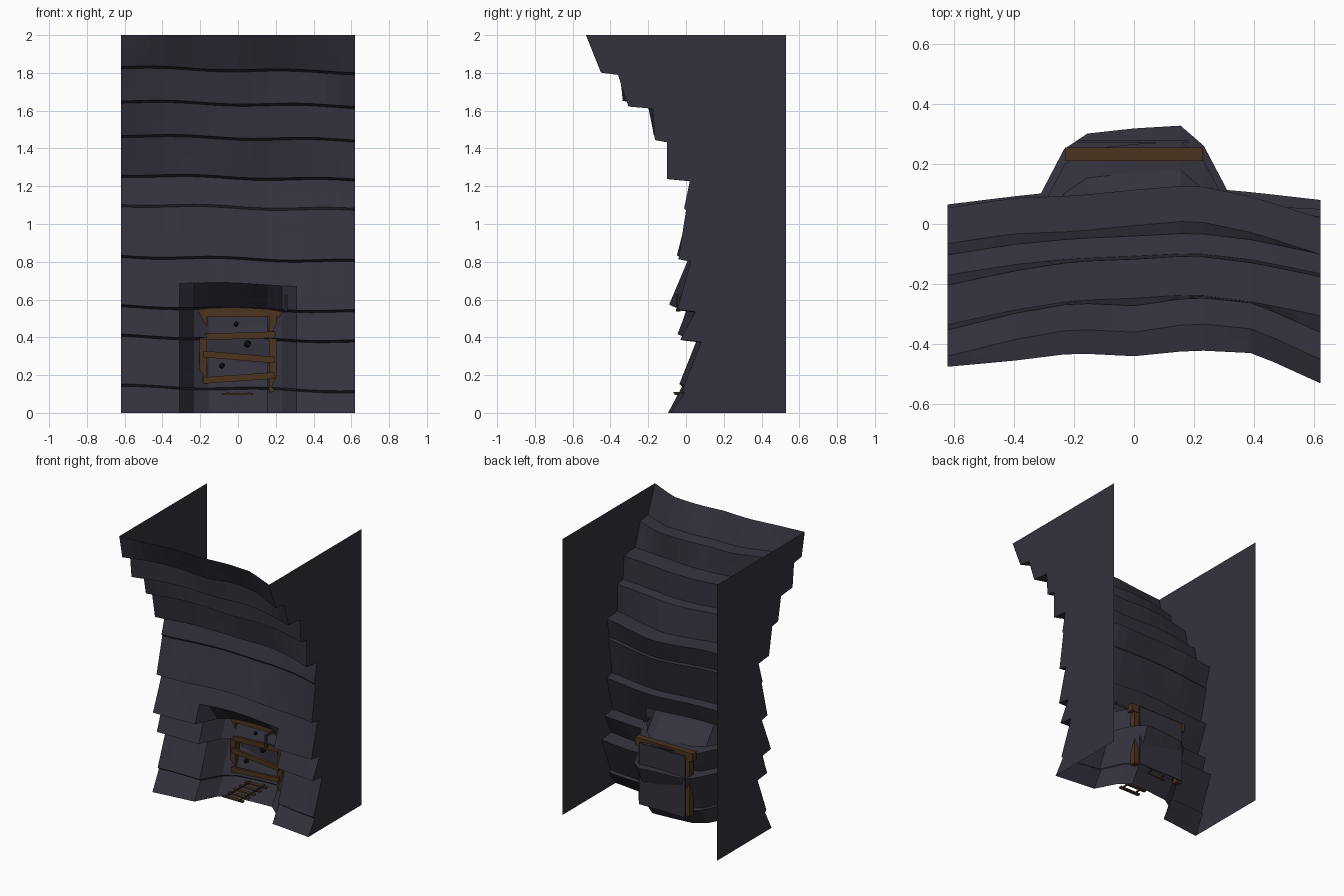
import bpy, bmesh, math
from mathutils import Vector

if "Cube" in bpy.data.objects:
    bpy.data.objects.remove(bpy.data.objects["Cube"])


def material(name, rgb):
    m = bpy.data.materials.new(name)
    m.diffuse_color = (*rgb, 1)
    m.use_nodes = True
    m.node_tree.nodes["Principled BSDF"].inputs["Base Color"].default_value = m.diffuse_color
    return m


ROCK = material("dark rock", (0.034, 0.032, 0.047))
WOOD = material("old wood", (0.072, 0.034, 0.013))
IRON = material("dark iron", (0.028, 0.028, 0.035))
VOID = material("black hole", (0.007, 0.007, 0.009))


def finish(name, bm, mat):
    me = bpy.data.meshes.new(name)
    bm.to_mesh(me)
    bm.free()
    me.materials.append(mat)
    ob = bpy.data.objects.new(name, me)
    bpy.context.collection.objects.link(ob)
    return ob


def lerp_table(t, xs, vs):
    for a, b, va, vb in zip(xs, xs[1:], vs, vs[1:]):
        if t <= b:
            return va + (vb - va) * max(0, (t - a) / (b - a))
    return vs[-1]


# Ledges: height, depth just under the ledge, depth of the overhanging lip
LEDGES = [(0.128, -0.005, -0.02), (0.392, 0.08, -0.03), (0.55, 0.05, -0.045),
          (0.815, 0.025, -0.04), (1.088, 0.0, -0.01), (1.245, 0.02, -0.10),
          (1.455, -0.10, -0.165), (1.635, -0.175, -0.305), (1.815, -0.36, -0.45)]

# How the wall bows across its width, at several heights
BOW_X = [-.62, -.4, -.2, 0, .2, .4, .62]
BOWS = [(0.42, (-.015, .012, .033, .043, .043, .025, 0)),
        (0.55, (-.045, -.015, .01, .02, .02, .01, 0)),
        (0.80, (-.01, .015, .035, .045, .045, .03, 0)),
        (1.25, (.035, .068, .075, .095, .112, .07, 0)),
        (1.46, (-.005, .03, .05, .058, .068, .045, 0)),
        (1.64, (-.03, .018, .05, .058, .07, .045, 0)),
        (1.82, (.01, .065, .10, .09, .12, .10, 0)),
        (2.00, (.055, .075, .10, .09, .11, .10, 0))]

# rows of (z, y, how much the ledge line wanders), bottom to top
rows = [(0, -0.08, 0)]
for z, inner, lip in LEDGES:
    rows += [(z - 0.006, inner, 1), (z + 0.006, lip, 1)]
rows.append((2, -0.53, 0))
full = []
for i, r in enumerate(rows):
    full.append(r)
    if i % 2 == 0 and i + 1 < len(rows):      # extra row in the middle of each layer
        full.append(tuple((p + q) / 2 for p, q in zip(r, rows[i + 1])))


def wall_point(x, row):
    z, y, w = row
    y += lerp_table(z, [b[0] for b in BOWS], [lerp_table(x, BOW_X, b[1]) for b in BOWS])
    if z < 0.6 and abs(x) < 0.3:              # recessed mine entrance
        y += 0.195 + 0.06 * x if abs(x) < 0.2 else 0.14
    wander = -0.022 * x + 0.006 * math.sin(9 * x + 3 * z)
    return Vector((x, y, z + w * wander))


# Rock wall with open back and two flat end panels
bm = bmesh.new()
N = 16
grid = [[bm.verts.new(wall_point(-0.62 + 1.24 * i / N, r)) for i in range(N + 1)] for r in full]
for a, b in zip(grid, grid[1:]):
    for i in range(N):
        bm.faces.new((a[i], a[i + 1], b[i + 1], b[i]))
for i, flip in ((0, True), (N, False)):
    back = [bm.verts.new((g[i].co.x, 0.53, g[i].co.z)) for g in grid]
    for k in range(len(grid) - 1):
        quad = [grid[k][i], back[k], back[k + 1], grid[k + 1][i]]
        bm.faces.new(quad[::-1] if flip else quad)
finish("rock_wall", bm, ROCK)


def beam(name, a, b, width, depth, mat):
    """Box from a to b; width lies across the beam, depth along the other axis."""
    a, b = Vector(a), Vector(b)
    d = (b - a).normalized()
    ref = Vector((0, 1, 0)) if abs(d.y) < 0.9 else Vector((0, 0, 1))
    side = d.cross(ref).normalized() * width / 2
    up = ref * depth / 2
    bm = bmesh.new()
    ends = [[bm.verts.new(p + s * side + t * up)
             for s, t in ((-1, -1), (1, -1), (1, 1), (-1, 1))] for p in (a, b)]
    for k in range(4):
        j = (k + 1) % 4
        bm.faces.new((ends[0][k], ends[0][j], ends[1][j], ends[1][k]))
    bm.faces.new(ends[0][::-1])
    bm.faces.new(ends[1])
    bmesh.ops.recalc_face_normals(bm, faces=bm.faces)
    return finish(name, bm, mat)


# Door frame: posts and lintel
beam("left_post", (-0.185, 0.23, 0.10), (-0.185, 0.23, 0.54), 0.04, 0.042, WOOD)
beam("right_post", (0.185, 0.23, 0.11), (0.185, 0.23, 0.54), 0.04, 0.042, WOOD)
beam("lintel", (-0.23, 0.232, 0.536), (0.23, 0.232, 0.536), 0.058, 0.046, WOOD)

# Planks nailed across the entrance
for i, (z0, z1) in enumerate(((0.172, 0.198), (0.312, 0.28), (0.402, 0.414))):
    beam(f"plank_{i + 1}", (-0.185, 0.195, z0), (0.195, 0.195, z1), 0.034, 0.018, WOOD)

# Dark panel behind the planks
beam("back_panel", (-0.003, 0.275, 0.10), (-0.003, 0.275, 0.545), 0.37, 0.006, ROCK)

# Small dark lumps seen between the planks
for i, (x, z, r) in enumerate(((-0.01, 0.47, 0.014), (0.05, 0.365, 0.022), (-0.085, 0.25, 0.018))):
    bm = bmesh.new()
    bmesh.ops.create_icosphere(bm, subdivisions=1, radius=r)
    bmesh.ops.translate(bm, verts=bm.verts, vec=(x, 0.215, z))
    finish(f"lump_{i + 1}", bm, VOID)

# Cart track running out of the entrance
for i in range(5):
    y = -0.05 + i * 0.065
    beam(f"sleeper_{i + 1}", (-0.085, y, 0.10), (0.08, y, 0.10), 0.01, 0.024, WOOD)
for s in (-1, 1):
    beam("left_rail" if s < 0 else "right_rail", (s * 0.055, -0.065, 0.107),
         (s * 0.055, 0.25, 0.107), 0.01, 0.008, IRON)

# Lantern hanging from an arm beside the entrance
beam("lantern_arm", (0.253, 0.12, 0.62), (0.253, -0.045, 0.62), 0.012, 0.012, IRON)
bm = bmesh.new()
bmesh.ops.create_cone(bm, cap_ends=True, segments=6, radius1=0.012, radius2=0.009, depth=0.09)
bmesh.ops.translate(bm, verts=bm.verts, vec=(0.253, -0.04, 0.583))
finish("lantern", bm, IRON)
